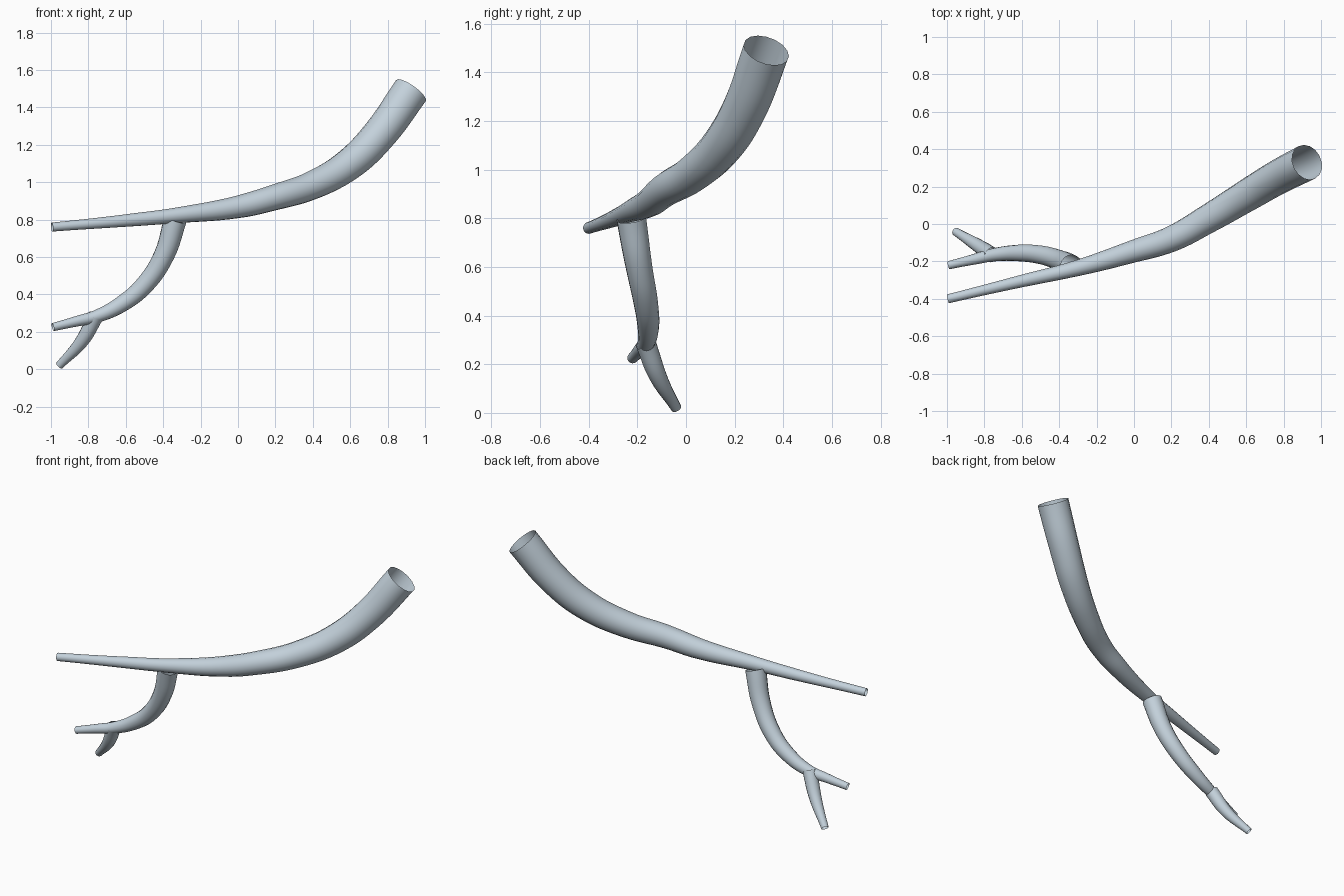
import bpy

cube = bpy.data.objects.get("Cube")
if cube:
    bpy.data.objects.remove(cube, do_unlink=True)

bark = bpy.data.materials.new("pale_blue_grey")
bark.use_nodes = True
COLOUR = (0.55, 0.64, 0.71, 1)
bark.diffuse_color = COLOUR
bark.node_tree.nodes["Principled BSDF"].inputs["Base Color"].default_value = COLOUR


def tube(name, path):
    """Open tapered tube through (x, y, z, radius) points."""
    curve = bpy.data.curves.new(name + "_path", "CURVE")
    curve.dimensions = "3D"
    curve.bevel_depth = 1.0
    curve.bevel_resolution = 6
    curve.resolution_u = 6
    curve.use_fill_caps = False
    spline = curve.splines.new("BEZIER")
    spline.bezier_points.add(len(path) - 1)
    spline.use_smooth = True
    spline.radius_interpolation = "CARDINAL"
    for point, (x, y, z, r) in zip(spline.bezier_points, path):
        point.co = (x, y, z)
        point.radius = r
        point.handle_left_type = point.handle_right_type = "AUTO"
    helper = bpy.data.objects.new(name + "_helper", curve)
    bpy.context.collection.objects.link(helper)

    # Turn the swept curve into a plain mesh
    graph = bpy.context.evaluated_depsgraph_get()
    mesh = bpy.data.meshes.new_from_object(helper.evaluated_get(graph))
    bpy.data.objects.remove(helper, do_unlink=True)
    mesh.name = name
    mesh.materials.clear()
    mesh.materials.append(bark)
    mesh.shade_smooth()
    obj = bpy.data.objects.new(name, mesh)
    bpy.context.collection.objects.link(obj)
    return obj


# Thick limb tapering to the far tip
tube("main_branch", [
    (0.925, 0.33, 1.49, 0.097), (0.76, 0.245, 1.26, 0.092),
    (0.6, 0.15, 1.1, 0.086), (0.4, 0.03, 0.985, 0.077),
    (0.2, -0.08, 0.92, 0.069), (0, -0.145, 0.868, 0.06),
    (-0.3, -0.235, 0.826, 0.043), (-0.6, -0.305, 0.795, 0.033),
    (-0.995, -0.4, 0.76, 0.024)])

# Side branch hanging from the limb
tube("side_branch", [
    (-0.335, -0.225, 0.8, 0.061), (-0.395, -0.195, 0.61, 0.055),
    (-0.5, -0.165, 0.45, 0.05), (-0.62, -0.155, 0.35, 0.044),
    (-0.75, -0.165, 0.285, 0.035), (-0.86, -0.19, 0.257, 0.028),
    (-0.99, -0.22, 0.225, 0.022)])

# Small twig forking downwards
tube("twig", [
    (-0.76, -0.165, 0.285, 0.042), (-0.835, -0.115, 0.15, 0.036),
    (-0.955, -0.04, 0.02, 0.022)])
